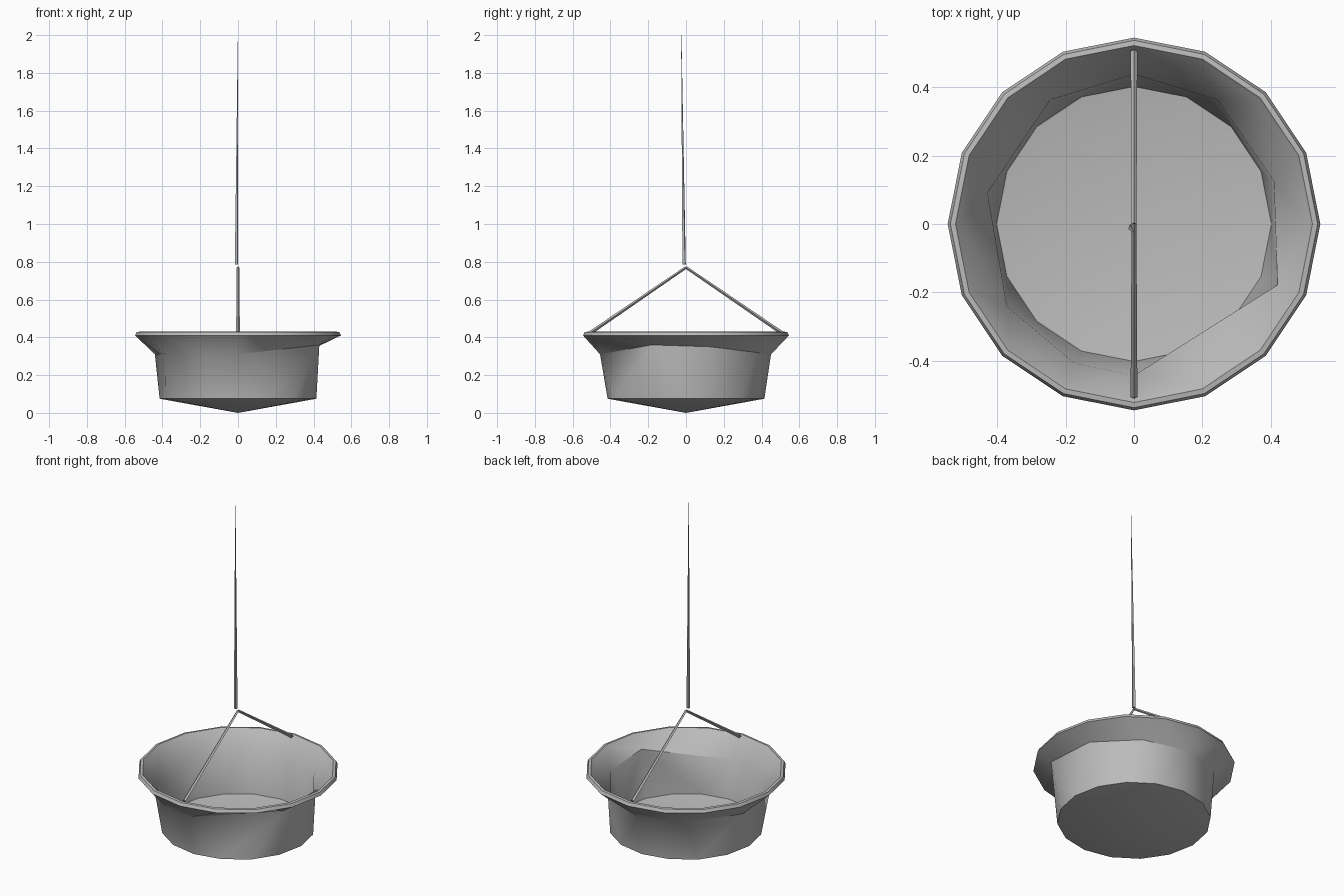
import bpy, bmesh, math
from mathutils import Vector

cube = bpy.data.objects.get("Cube")
if cube:
    bpy.data.objects.remove(cube, do_unlink=True)

grey = bpy.data.materials.new("plain grey")
grey.use_nodes = True
colour = (0.5, 0.5, 0.5, 1)
grey.diffuse_color = colour
grey.node_tree.nodes["Principled BSDF"].inputs["Base Color"].default_value = colour


def finish(bm, name, angle):
    bmesh.ops.recalc_face_normals(bm, faces=bm.faces)
    mesh = bpy.data.meshes.new(name)
    bm.to_mesh(mesh)
    bm.free()
    mesh.materials.append(grey)
    obj = bpy.data.objects.new(name, mesh)
    bpy.context.collection.objects.link(obj)
    bpy.ops.object.select_all(action='DESELECT')
    obj.select_set(True)
    bpy.context.view_layer.objects.active = obj
    bpy.ops.object.shade_smooth_by_angle(angle=math.radians(angle))
    return obj


def ring(bm, points):
    """Vertices from (angle in degrees, radius, z), sorted by angle."""
    out = []
    for a, r, z in sorted(points):
        t = math.radians(a)
        out.append((a, bm.verts.new((r * math.cos(t), r * math.sin(t), z))))
    return out


def even_ring(bm, r, z, n=16):
    return ring(bm, [(i * 360 / n, r, z) for i in range(n)])


def stitch(bm, lower, upper):
    """Join two rings of any counts with triangles, or quads if equal."""
    n, m = len(lower), len(upper)
    if n == m:
        for i in range(n):
            j = (i + 1) % n
            bm.faces.new([lower[i][1], lower[j][1], upper[j][1], upper[i][1]])
        return
    def at(loop, i):
        return loop[i % len(loop)][0] + 360 * (i // len(loop))
    i = j = 0
    while i < n or j < m:
        a, b = lower[i % n][1], upper[j % m][1]
        step_low = j >= m or (i < n and
                              at(lower, i) + at(lower, i + 1) < at(upper, j) + at(upper, j + 1))
        if step_low:
            i += 1
            bm.faces.new([a, lower[i % n][1], b])
        else:
            j += 1
            bm.faces.new([a, upper[j % m][1], b])


def cap(bm, loop, z):
    pole = bm.verts.new((0, 0, z))
    for i in range(len(loop)):
        bm.faces.new([loop[i][1], loop[(i + 1) % len(loop)][1], pole])


# Basket shell: pointed base, irregular faceted waist, flared rim, inside wall
waist = [(17, 0.44, 0.35), (56, 0.45, 0.32), (90, 0.45, 0.31),
         (124, 0.45, 0.31), (168, 0.45, 0.31), (213, 0.455, 0.31),
         (247, 0.455, 0.31), (270, 0.455, 0.31), (337, 0.468, 0.36)]
bm = bmesh.new()
base = even_ring(bm, 0.415, 0.075)
cap(bm, base, 0.0)
rings = [base, ring(bm, waist)]
for r, z in [(0.545, 0.41), (0.537, 0.428), (0.522, 0.43), (0.512, 0.418)]:
    rings.append(even_ring(bm, r, z))
rings.append(ring(bm, [(a, r - 0.012, z) for a, r, z in waist]))
floor = even_ring(bm, 0.402, 0.09)
rings.append(floor)
for low, high in zip(rings, rings[1:]):
    stitch(bm, low, high)
cap(bm, floor, 0.03)
finish(bm, "basket", 45)


# Thin four-sided bars that hold the basket
def bar(name, start, end, r1, r2):
    start, end = Vector(start), Vector(end)
    axis = end - start
    bm = bmesh.new()
    bmesh.ops.create_cone(bm, cap_ends=True, segments=4, radius1=r1, radius2=r2,
                          depth=axis.length)
    bm.transform(axis.to_track_quat('Z', 'Y').to_matrix().to_4x4())
    bmesh.ops.translate(bm, verts=bm.verts, vec=(start + end) / 2)
    return finish(bm, name, 30)


for name, side in (("front_hanger", -1), ("back_hanger", 1)):
    bar(name, (0, side * 0.505, 0.425), (0, 0, 0.77), 0.010, 0.007)
bar("hanging_rod", (-0.008, -0.01, 0.785), (0, -0.025, 2.0), 0.010, 0.001)
